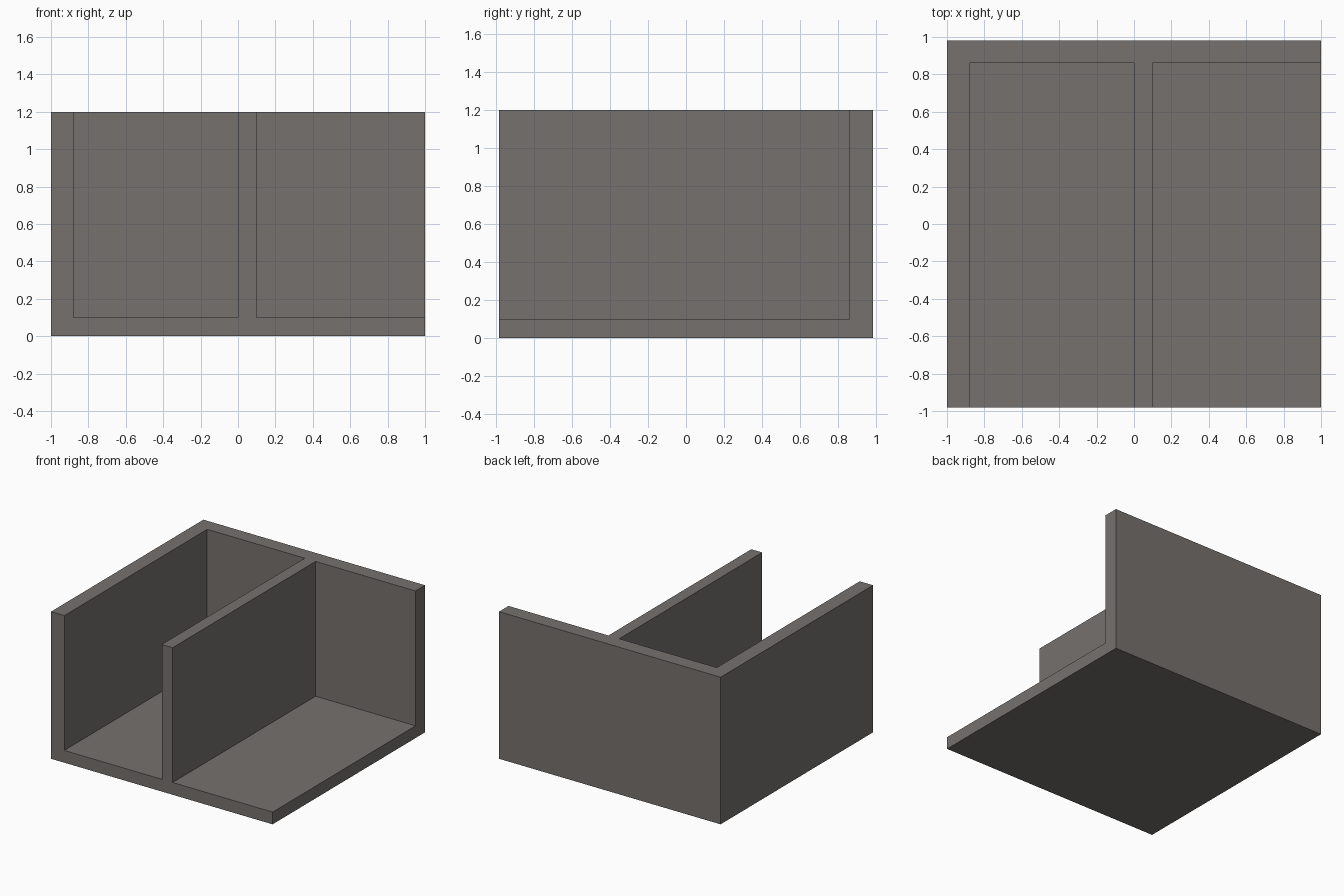
import bpy

if "Cube" in bpy.data.objects:
    bpy.data.objects.remove(bpy.data.objects["Cube"])

W, D, H = 1.0, 0.982, 1.2        # half width, half depth, height
FLOOR, WALL = 0.1, 0.122         # floor and outer wall thickness
DIV = (0.0, 0.098)               # divider x range


def box(name, lo, hi):
    bpy.ops.mesh.primitive_cube_add(size=1, location=[(a + b) / 2 for a, b in zip(lo, hi)])
    ob = bpy.context.object
    ob.name = name
    ob.scale = [b - a for a, b in zip(lo, hi)]
    bpy.ops.object.transform_apply(location=True, rotation=False, scale=True)
    return ob


# Outer block: floor, left wall, divider and back wall remain after cutting
shell = box("divided_open_box", (-W, -D, 0), (W, D, H))
mat = bpy.data.materials.new("warm grey")
mat.diffuse_color = (0.18, 0.165, 0.155, 1)
mat.use_nodes = True
mat.node_tree.nodes["Principled BSDF"].inputs["Base Color"].default_value = mat.diffuse_color
shell.data.materials.append(mat)

# Two bays open at the top and front; the right bay is also open at the side
bays = [("left_bay_cutter", -W + 0.12, DIV[0]), ("right_bay_cutter", DIV[1], W + 0.5)]
for name, x0, x1 in bays:
    cutter = box(name, (x0, -D - 0.5, FLOOR), (x1, D - WALL, H + 0.5))
    cutter.hide_render = True
    mod = shell.modifiers.new(name, 'BOOLEAN')
    mod.operation = 'DIFFERENCE'
    mod.solver = 'EXACT'
    mod.object = cutter
    bpy.context.view_layer.objects.active = shell
    bpy.ops.object.modifier_apply(modifier=mod.name)
    bpy.data.objects.remove(cutter, do_unlink=True)
